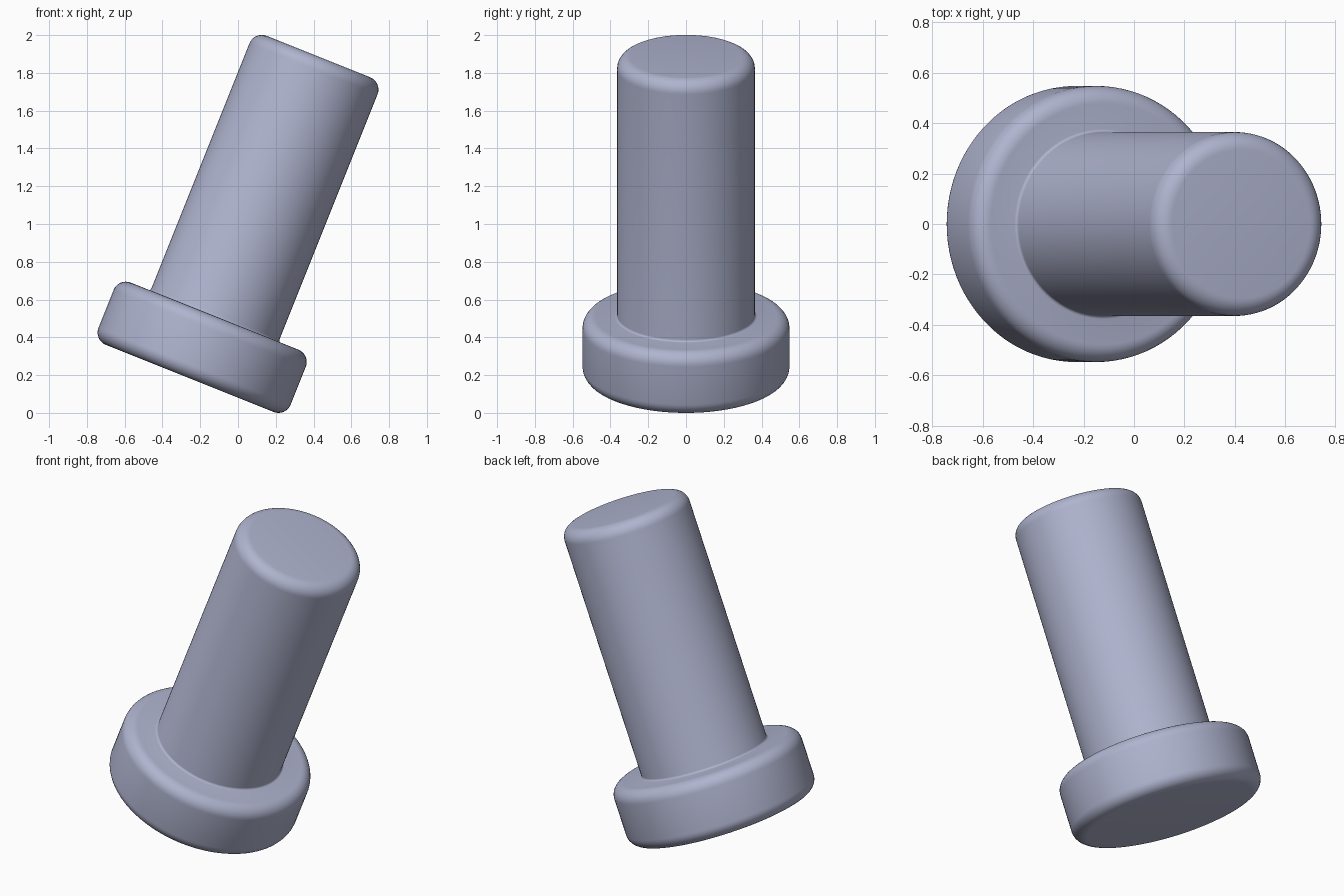
import bpy, bmesh, math
from mathutils import Matrix, Vector

cube = bpy.data.objects.get("Cube")
if cube:
    bpy.data.objects.remove(cube, do_unlink=True)

TILT = math.atan(0.4)          # lean towards +x
HEAD_R, HEAD_H = 0.548, 0.355
SHANK_R, LENGTH = 0.365, 1.835
ROUND, FILLET = 0.07, 0.012
SEGMENTS = 96

mat = bpy.data.materials.new("lavender grey")
mat.use_nodes = True
colour = (0.43, 0.455, 0.62, 1)
mat.diffuse_color = colour
bsdf = next(n for n in mat.node_tree.nodes if n.type == 'BSDF_PRINCIPLED')
bsdf.inputs["Base Color"].default_value = colour


def arc(cx, cz, r, start, end, steps=8):
    """Points of a circular arc in the profile plane, angles in degrees."""
    angles = [math.radians(start + (end - start) * i / steps) for i in range(steps + 1)]
    return [(cx + r * math.cos(a), cz + r * math.sin(a)) for a in angles]


# Half profile from the underside of the head to the tip of the shank
profile = [(0, 0)]
profile += arc(HEAD_R - ROUND, ROUND, ROUND, -90, 0)
profile += arc(HEAD_R - ROUND, HEAD_H - ROUND, ROUND, 0, 90)
profile += arc(SHANK_R + FILLET, HEAD_H + FILLET, FILLET, 270, 180, 4)
profile += arc(SHANK_R - ROUND, LENGTH - ROUND, ROUND, 0, 90)
profile += [(0, LENGTH)]

# Turn the profile about the pin's axis
bm = bmesh.new()
verts = [bm.verts.new((r, 0, z)) for r, z in profile]
edges = [bm.edges.new(pair) for pair in zip(verts, verts[1:])]
bmesh.ops.spin(bm, geom=verts + edges, cent=(0, 0, 0), axis=(0, 0, 1),
               angle=math.tau, steps=SEGMENTS, use_duplicate=False)
bmesh.ops.remove_doubles(bm, verts=bm.verts[:], dist=0.0001)
bmesh.ops.recalc_face_normals(bm, faces=bm.faces[:])

# Lean the pin over, then rest it on the ground and centre it
bm.transform(Matrix.Rotation(TILT, 4, 'Y'))
xs = [v.co.x for v in bm.verts]
zs = [v.co.z for v in bm.verts]
bm.transform(Matrix.Translation(Vector((-(min(xs) + max(xs)) / 2, 0, -min(zs)))))

mesh = bpy.data.meshes.new("headed_pin")
bm.to_mesh(mesh)
bm.free()
mesh.materials.append(mat)
pin = bpy.data.objects.new("headed_pin", mesh)
bpy.context.collection.objects.link(pin)

# Smooth shading with any sharp edges kept
bpy.ops.object.select_all(action='DESELECT')
pin.select_set(True)
bpy.context.view_layer.objects.active = pin
bpy.ops.object.shade_smooth_by_angle(angle=math.radians(35))
